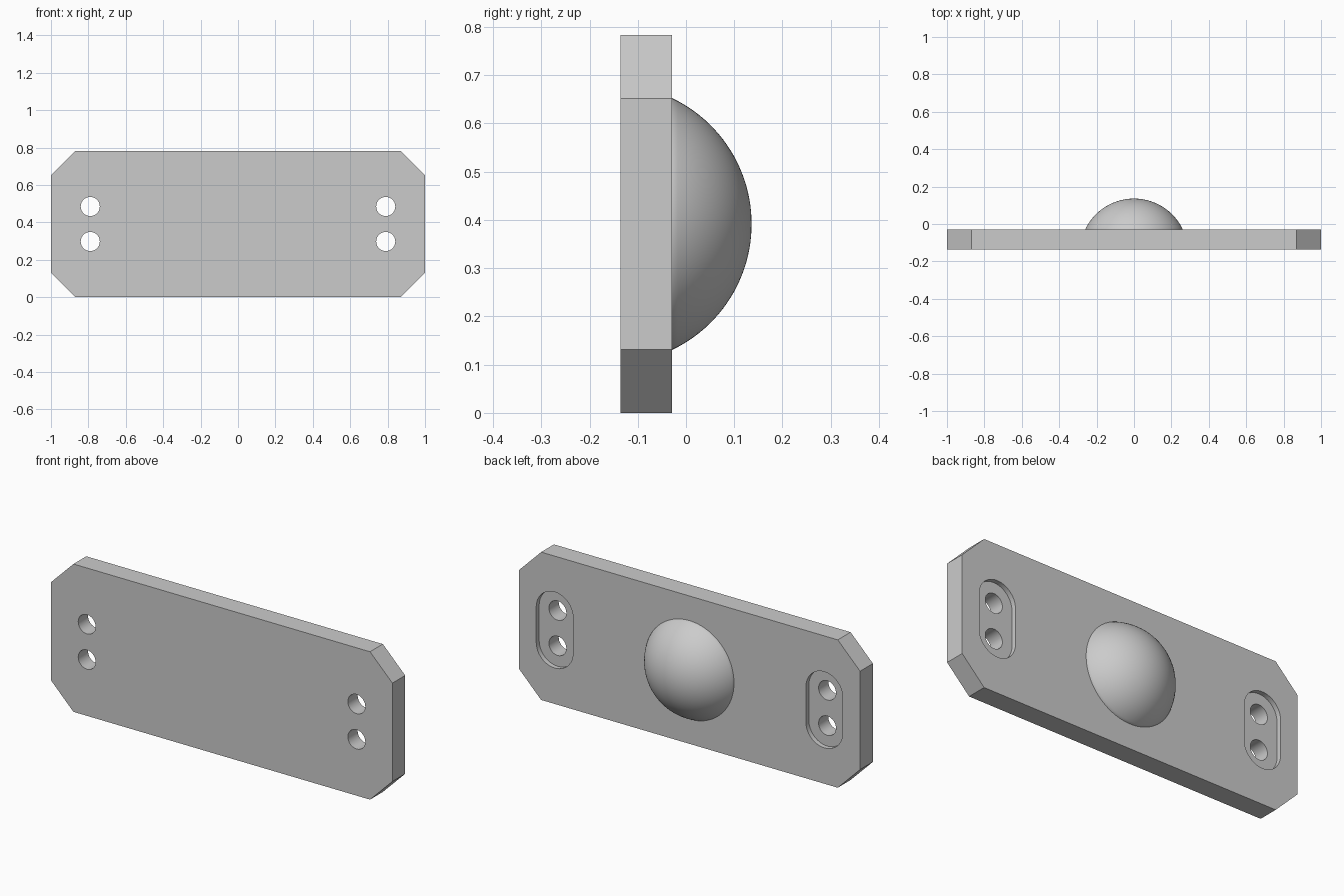
import bpy, bmesh
from math import sin, cos, pi, asin
from mathutils import Vector

cube = bpy.data.objects.get("Cube")
if cube:
    bpy.data.objects.remove(cube, do_unlink=True)

FRONT, BACK, HEIGHT = -0.136, -0.029, 0.783
CHAMFER = 0.131
HOLE_X, HOLE_Z, HOLE_R = 0.79, (0.298, 0.485), 0.051
SLOT_R, SLOT_DEPTH = 0.108, 0.025
DOME_R, DOME_TOP, DOME_RIM = 0.289, 0.136, 0.261

grey = bpy.data.materials.new("plain grey")
grey.use_nodes = True
colour = (0.6, 0.6, 0.6, 1)
grey.diffuse_color = colour
grey.node_tree.nodes["Principled BSDF"].inputs["Base Color"].default_value = colour


def add_object(name, bm):
    bmesh.ops.recalc_face_normals(bm, faces=bm.faces)
    mesh = bpy.data.meshes.new(name)
    bm.to_mesh(mesh)
    bm.free()
    mesh.materials.append(grey)
    obj = bpy.data.objects.new(name, mesh)
    bpy.context.collection.objects.link(obj)
    return obj


def prism(name, outline, y0, y1):
    """Extrude an (x, z) outline along y."""
    bm = bmesh.new()
    face = bm.faces.new([bm.verts.new((x, y0, z)) for x, z in outline])
    new = bmesh.ops.extrude_face_region(bm, geom=[face])["geom"]
    moved = [v for v in new if isinstance(v, bmesh.types.BMVert)]
    bmesh.ops.translate(bm, verts=moved, vec=(0, y1 - y0, 0))
    return add_object(name, bm)


def arc(cx, cz, r, start, end, steps):
    return [(cx + r * cos(start + (end - start) * i / steps),
             cz + r * sin(start + (end - start) * i / steps)) for i in range(steps + 1)]


def activate(obj):
    bpy.ops.object.select_all(action="DESELECT")
    obj.select_set(True)
    bpy.context.view_layer.objects.active = obj


def cut(target, cutter):
    mod = target.modifiers.new("cut", "BOOLEAN")
    mod.operation, mod.solver, mod.object = "DIFFERENCE", "EXACT", cutter
    activate(target)
    bpy.ops.object.modifier_apply(modifier=mod.name)
    bpy.data.objects.remove(cutter, do_unlink=True)


# Plate with chamfered corners
c, h = CHAMFER, HEIGHT
plate = prism("mounting_plate",
              [(-1 + c, 0), (1 - c, 0), (1, c), (1, h - c),
               (1 - c, h), (-1 + c, h), (-1, h - c), (-1, c)], FRONT, BACK)

# Recessed slots in the back, each with two through holes
low, high = HOLE_Z
for side in (-1, 1):
    x = side * HOLE_X
    slot = arc(x, high, SLOT_R, 0, pi, 24) + arc(x, low, SLOT_R, pi, 2 * pi, 24)
    cut(plate, prism("slot_cutter", slot, BACK - SLOT_DEPTH, BACK + 0.1))
    for z in HOLE_Z:
        hole = arc(x, z, HOLE_R, 0, 2 * pi, 40)[:-1]
        cut(plate, prism("hole_cutter", hole, FRONT - 0.1, BACK + 0.1))

# Dome on the back, turned around the y axis
bm = bmesh.new()
centre_y, rim = DOME_TOP - DOME_R, asin(DOME_RIM / DOME_R)
steps = 24
profile = [(DOME_R * sin(rim * i / steps), centre_y + DOME_R * cos(rim * i / steps))
           for i in range(steps + 1)]
profile += [(DOME_RIM, BACK - 0.02), (0, BACK - 0.02)]
verts = [bm.verts.new((r, y, HEIGHT / 2)) for r, y in profile]
edges = [bm.edges.new(pair) for pair in zip(verts, verts[1:])]
bmesh.ops.spin(bm, geom=verts + edges, cent=(0, 0, HEIGHT / 2), axis=Vector((0, 1, 0)),
               angle=2 * pi, steps=72)
bmesh.ops.remove_doubles(bm, verts=bm.verts, dist=0.0001)
dome = add_object("back_dome", bm)

for obj in (plate, dome):
    activate(obj)
    bpy.ops.object.shade_smooth_by_angle(angle=pi / 6)
